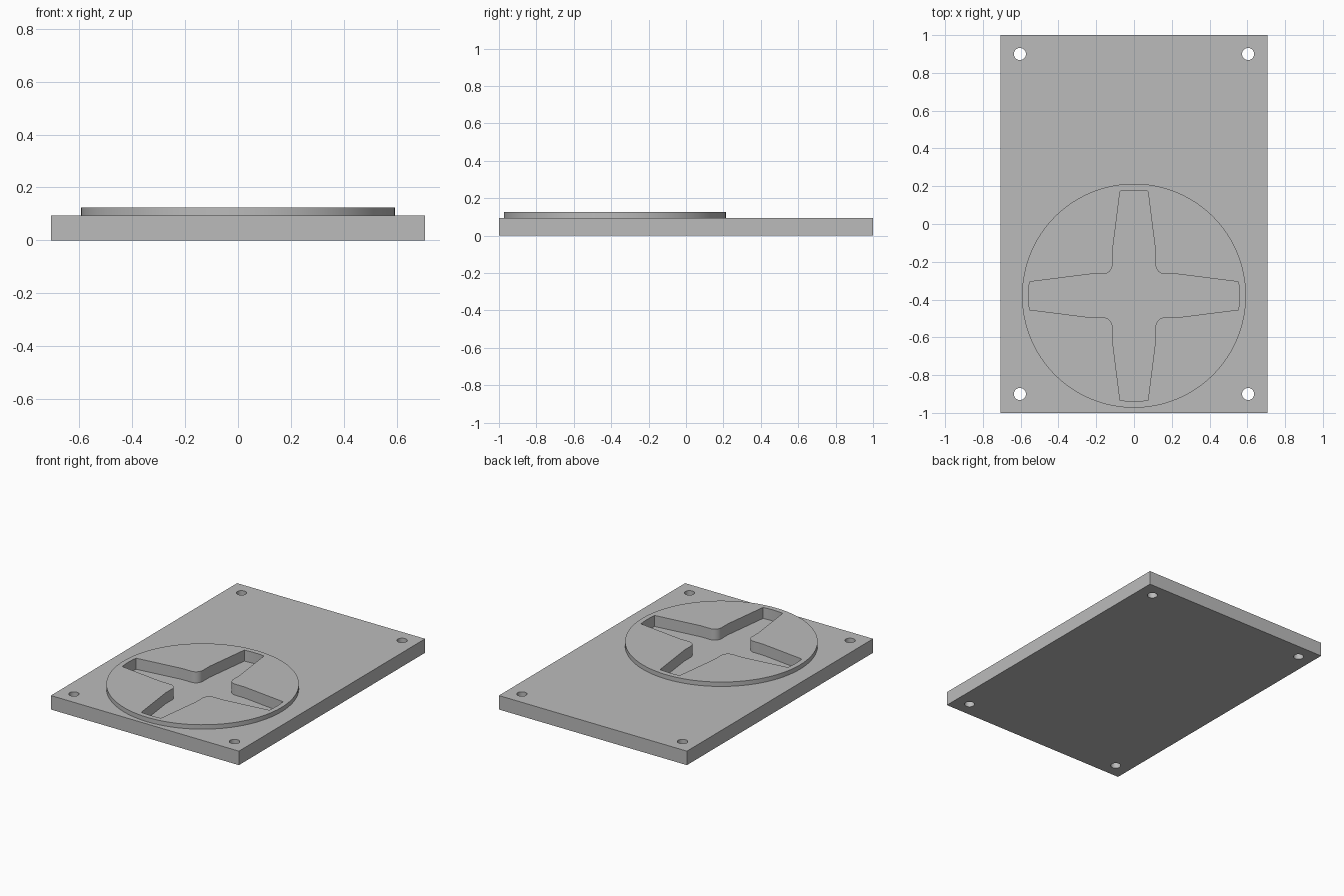
import bpy
import bmesh
from math import radians, cos, sin, tau, pi, atan2
from mathutils import Matrix

if "Cube" in bpy.data.objects:
    bpy.data.objects.remove(bpy.data.objects["Cube"], do_unlink=True)

HALF_X, HALF_Y, PLATE_TOP = 0.707, 1.0, 0.095
DISC_R, DISC_Y, DISC_TOP = 0.593, -0.38, 0.125
RECESS_FLOOR = 0.05
HOLE_X, HOLE_Y, HOLE_R = 0.604, 0.9, 0.032

grey = bpy.data.materials.new("plain_grey")
grey.use_nodes = True
colour = (0.5, 0.5, 0.5, 1)
grey.diffuse_color = colour
grey.node_tree.nodes["Principled BSDF"].inputs["Base Color"].default_value = colour


def prism(name, outline, z0, z1, centre=(0, 0)):
    """Extrude a counter-clockwise outline from z0 up to z1."""
    bm = bmesh.new()
    cx, cy = centre
    base = bm.faces.new([bm.verts.new((x + cx, y + cy, z0)) for x, y in outline])
    top = bmesh.ops.extrude_face_region(bm, geom=[base])["geom"]
    verts = [g for g in top if isinstance(g, bmesh.types.BMVert)]
    bmesh.ops.translate(bm, verts=verts, vec=(0, 0, z1 - z0))
    bmesh.ops.recalc_face_normals(bm, faces=bm.faces)
    mesh = bpy.data.meshes.new(name)
    bm.to_mesh(mesh)
    bm.free()
    obj = bpy.data.objects.new(name, mesh)
    mesh.materials.append(grey)
    bpy.context.collection.objects.link(obj)
    return obj


def arc(r, a0, a1, steps, cx=0, cy=0):
    return [(cx + r * cos(a0 + (a1 - a0) * i / steps),
             cy + r * sin(a0 + (a1 - a0) * i / steps)) for i in range(steps + 1)]


def circle(r, sides):
    return arc(r, 0, tau, sides)[:-1]


def combine(target, tool, operation):
    """Apply a boolean and discard the tool object."""
    mod = target.modifiers.new(operation.lower(), 'BOOLEAN')
    mod.operation, mod.object, mod.solver = operation, tool, 'EXACT'
    bpy.context.view_layer.objects.active = target
    bpy.ops.object.modifier_apply(modifier=mod.name)
    bpy.data.objects.remove(tool, do_unlink=True)


# Base plate with the raised round boss
plate = prism("base_plate", [(-HALF_X, -HALF_Y), (HALF_X, -HALF_Y),
                             (HALF_X, HALF_Y), (-HALF_X, HALF_Y)], 0, PLATE_TOP)
disc = prism("raised_disc", circle(DISC_R, 96), PLATE_TOP / 2, DISC_TOP, (0, DISC_Y))
combine(plate, disc, 'UNION')

# Cross recess: tapered arm with curved tip and filleted inner corner, repeated
tip = atan2(0.074, 0.553)
quarter = arc(0.558, -tip, tip, 6)
quarter += [(0.235, 0.114)] + arc(0.051, 1.5 * pi, pi, 8, 0.165, 0.165) + [(0.114, 0.235)]
cross = []
for turn in range(4):
    spin = Matrix.Rotation(turn * pi / 2, 2)
    for x, y in quarter:
        cross.append((spin[0][0] * x + spin[0][1] * y, spin[1][0] * x + spin[1][1] * y))
recess = prism("cross_cutter", cross, RECESS_FLOOR, DISC_TOP + 0.1, (0, DISC_Y))
combine(plate, recess, 'DIFFERENCE')

# Corner screw holes
for sx in (-1, 1):
    for sy in (-1, 1):
        hole = prism("hole_cutter", circle(HOLE_R, 32), -0.1, 0.2, (sx * HOLE_X, sy * HOLE_Y))
        combine(plate, hole, 'DIFFERENCE')

# Smooth the round walls, keep the edges sharp
for obj in bpy.context.selected_objects:
    obj.select_set(False)
plate.select_set(True)
bpy.context.view_layer.objects.active = plate
bpy.ops.object.shade_smooth_by_angle(angle=radians(25))
